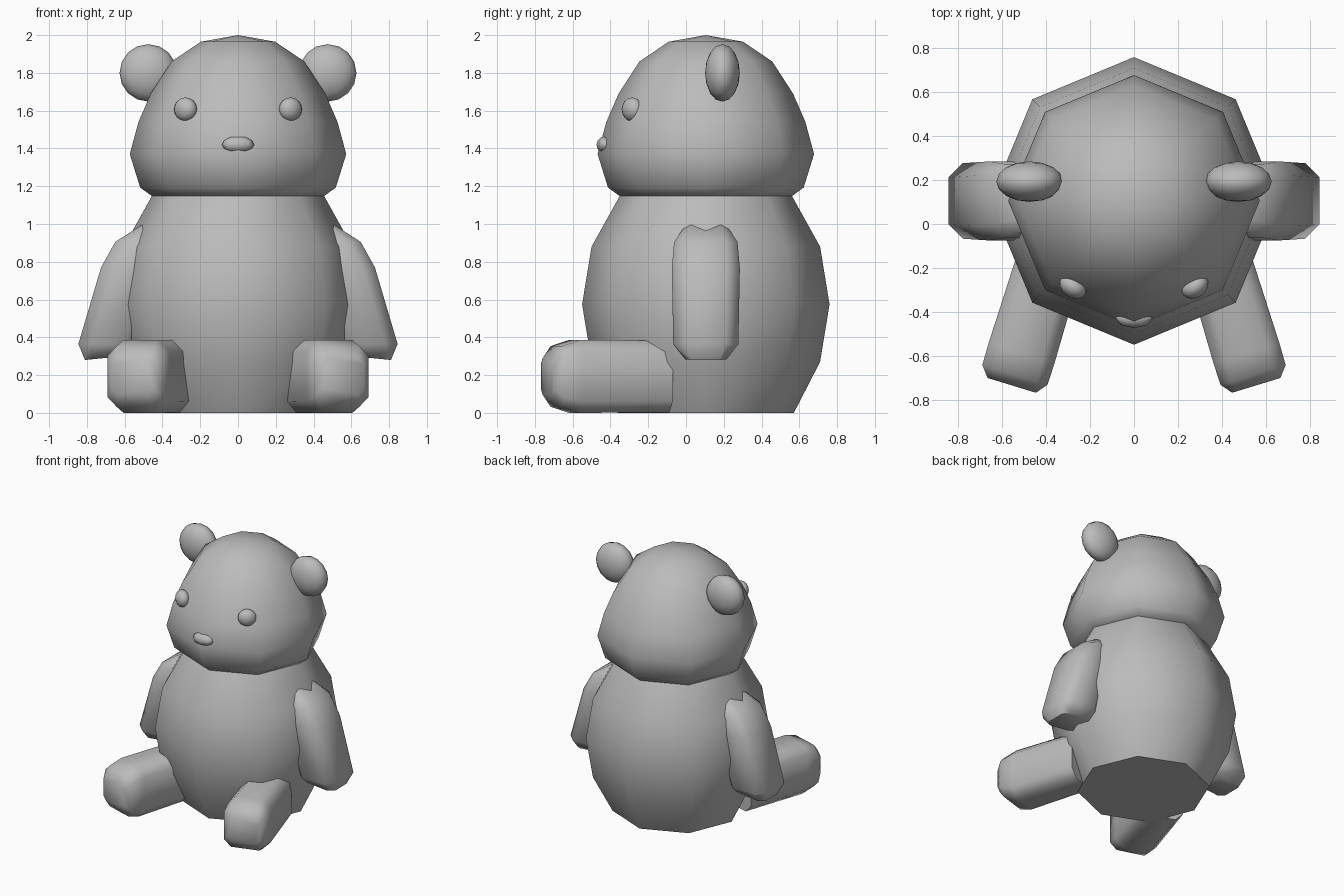
import bpy, bmesh, math
from mathutils import Vector

cube = bpy.data.objects.get("Cube")
if cube:
    bpy.data.objects.remove(cube, do_unlink=True)

grey = bpy.data.materials.new("plain_grey")
grey.use_nodes = True
grey.diffuse_color = (0.5, 0.5, 0.5, 1)
grey.node_tree.nodes["Principled BSDF"].inputs["Base Color"].default_value = (0.5, 0.5, 0.5, 1)

CENTRE_Y = 0.105


def finish(obj):
    obj.data.materials.append(grey)
    bpy.ops.object.select_all(action="DESELECT")
    obj.select_set(True)
    bpy.context.view_layer.objects.active = obj
    bpy.ops.object.shade_smooth_by_angle(angle=math.radians(60))
    return obj


def loft(name, rings):
    """Skin a stack of equal-length point rings and cap both ends."""
    bm = bmesh.new()
    loops = [[bm.verts.new(p) for p in ring] for ring in rings]
    n = len(loops[0])
    for low, high in zip(loops, loops[1:]):
        for i in range(n):
            j = (i + 1) % n
            bm.faces.new((low[i], low[j], high[j], high[i]))
    bm.faces.new(loops[0])
    bm.faces.new(loops[-1])
    bmesh.ops.remove_doubles(bm, verts=bm.verts, dist=0.0005)
    bmesh.ops.recalc_face_normals(bm, faces=bm.faces)
    mesh = bpy.data.meshes.new(name)
    bm.to_mesh(mesh)
    bm.free()
    obj = bpy.data.objects.new(name, mesh)
    bpy.context.collection.objects.link(obj)
    return finish(obj)


def lathe(name, profile, sides=8):
    turns = [2 * math.pi * i / sides for i in range(sides)]
    return loft(name, [[(r * math.cos(a), CENTRE_Y + r * math.sin(a), z) for a in turns]
                       for r, z in profile])


def soft_rect(centre, a, b, chamfer):
    """Rectangle with half-axes a and b and cut corners."""
    c, a, b = Vector(centre), Vector(a), Vector(b)
    ka, kb = 1 - chamfer / a.length, 1 - chamfer / b.length
    corners = [(1, -kb), (1, kb), (ka, 1), (-ka, 1),
               (-1, kb), (-1, -kb), (-ka, -1), (ka, -1)]
    return [c + a * u + b * v for u, v in corners]


def ball(name, place, size, rotation=(0, 0, 0), segments=16, rings=8):
    bpy.ops.mesh.primitive_uv_sphere_add(segments=segments, ring_count=rings, radius=1,
                                         location=place, rotation=rotation)
    obj = bpy.context.object
    obj.name = name
    obj.scale = size
    return finish(obj)


# Eight-sided torso and head
lathe("body", [(0.466, 0), (0.605, 0.27), (0.655, 0.575), (0.605, 0.88), (0.455, 1.15)])
lathe("head", [(0.445, 1.14), (0.518, 1.193), (0.573, 1.37), (0.527, 1.54), (0.462, 1.69),
               (0.352, 1.86), (0.197, 1.965), (0, 2)])

# Arm sections: outer x, outer z, inner x, inner z, half depth, corner cut
ARM = [(0.51, 0.995, 0.40, 0.98, 0.11, 0.03),
       (0.65, 0.905, 0.38, 0.90, 0.168, 0.06),
       (0.725, 0.77, 0.42, 0.75, 0.18, 0.065),
       (0.845, 0.365, 0.53, 0.36, 0.172, 0.065),
       (0.81, 0.28, 0.56, 0.305, 0.11, 0.04)]

# Leg sections: distance back from the foot, half width, half height, corner cut
LEG = [(0, 0.115, 0.095, 0.03), (0.05, 0.155, 0.16, 0.05),
       (0.15, 0.157, 0.193, 0.06), (0.65, 0.15, 0.19, 0.06)]
SPLAY = math.radians(17)

for side, s in (("left", 1), ("right", -1)):
    rings = []
    for ox, oz, ix, iz, depth, cut in ARM:
        centre = (s * (ox + ix) / 2, CENTRE_Y, (oz + iz) / 2)
        across = (s * (ox - ix) / 2, 0, (oz - iz) / 2)
        rings.append(soft_rect(centre, across, (0, depth, 0), cut))
    loft(side + "_arm", rings)

    sin, cos = math.sin(SPLAY), math.cos(SPLAY)
    rings = []
    for back, wide, high, cut in LEG:
        centre = (s * (0.557 - back * sin), -0.735 + back * cos, 0.193)
        across = (s * wide * cos, wide * sin, 0)
        rings.append(soft_rect(centre, across, (0, 0, high), cut))
    loft(side + "_leg", rings)

    # Flattened round ears and eyes
    ball(side + "_ear", (s * 0.475, 0.193, 1.8), (0.152, 0.152, 0.092), (math.pi / 2, 0, 0))
    ball(side + "_eye", (s * 0.278, -0.285, 1.607), (0.066, 0.05, 0.063),
         (0, 0, s * math.radians(35)))

# Small faceted nose
ball("nose", (0, -0.428, 1.42), (0.085, 0.046, 0.045), segments=8, rings=6)
